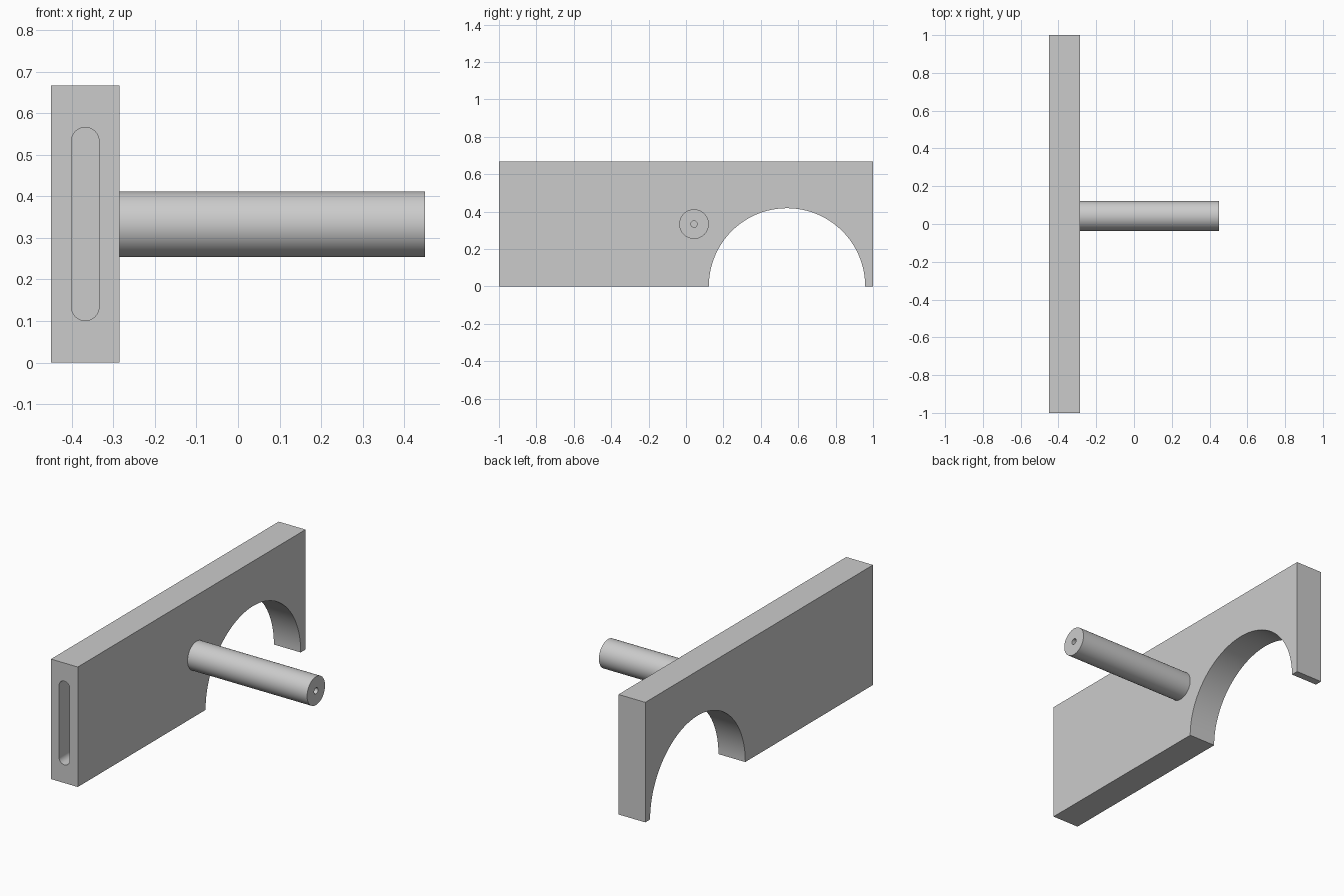
import bpy, bmesh
from math import pi, cos, sin
from mathutils import Vector

cube = bpy.data.objects.get("Cube")
if cube:
    bpy.data.objects.remove(cube, do_unlink=True)

# Single grey material
GREY = (0.6, 0.6, 0.6, 1.0)
grey = bpy.data.materials.new("plain grey")
grey.use_nodes = True
grey.diffuse_color = GREY
grey.node_tree.nodes["Principled BSDF"].inputs["Base Color"].default_value = GREY

# Main dimensions
LEFT, RIGHT, HEIGHT = -0.45, -0.285, 0.667
ROD_Y, ROD_Z, ROD_END = 0.043, 0.333, 0.45


def arc(cu, cv, r, start, end, steps):
    """Points on an arc in a flat profile."""
    return [(cu + r * cos(start + (end - start) * i / steps),
             cv + r * sin(start + (end - start) * i / steps))
            for i in range(steps + 1)]


def extrude(name, points, direction):
    """Turn a closed 3D outline into a prism along the direction."""
    bm = bmesh.new()
    face = bm.faces.new([bm.verts.new(p) for p in points])
    grown = bmesh.ops.extrude_face_region(bm, geom=[face])["geom"]
    bmesh.ops.translate(bm, vec=Vector(direction),
                        verts=[g for g in grown if isinstance(g, bmesh.types.BMVert)])
    bmesh.ops.recalc_face_normals(bm, faces=bm.faces)
    mesh = bpy.data.meshes.new(name)
    bm.to_mesh(mesh)
    bm.free()
    mesh.materials.append(grey)
    obj = bpy.data.objects.new(name, mesh)
    bpy.context.collection.objects.link(obj)
    return obj


def select(obj):
    bpy.ops.object.select_all(action='DESELECT')
    obj.select_set(True)
    bpy.context.view_layer.objects.active = obj


def cut(obj, cutter):
    """Subtract the cutter, then discard it."""
    cutter.hide_render = True
    mod = obj.modifiers.new("cut", 'BOOLEAN')
    mod.operation = 'DIFFERENCE'
    mod.solver = 'EXACT'
    mod.object = cutter
    select(obj)
    bpy.ops.object.modifier_apply(modifier=mod.name)
    bpy.data.objects.remove(cutter, do_unlink=True)


def smooth(obj):
    select(obj)
    bpy.ops.object.shade_smooth_by_angle(angle=pi / 6)


# Plate with a half-round arch in its lower edge
outline = [(-1, 0)] + arc(0.54, 0, 0.418, pi, 0, 64)
outline += [(1, 0), (1, HEIGHT), (-1, HEIGHT)]
plate = extrude("plate", [(LEFT, y, z) for y, z in outline], (RIGHT - LEFT, 0, 0))

# Blind rounded slot in the front end of the plate
mid = (LEFT + RIGHT) / 2
slot = arc(mid, 0.533, 0.033, 0, pi, 20) + arc(mid, 0.134, 0.033, pi, 2 * pi, 20)
cut(plate, extrude("slot_cutter", [(x, -1.1, z) for x, z in slot], (0, 0.43, 0)))
smooth(plate)

# Round rod standing out from the plate's side
circle = arc(ROD_Y, ROD_Z, 0.079, 0, 2 * pi, 64)[:-1]
rod = extrude("rod", [(RIGHT, y, z) for y, z in circle], (ROD_END - RIGHT, 0, 0))

# Small blind bore in the rod's free end
bore = arc(ROD_Y, ROD_Z, 0.017, 0, 2 * pi, 32)[:-1]
cut(rod, extrude("bore_cutter", [(ROD_END + 0.1, y, z) for y, z in bore], (-0.27, 0, 0)))
smooth(rod)
